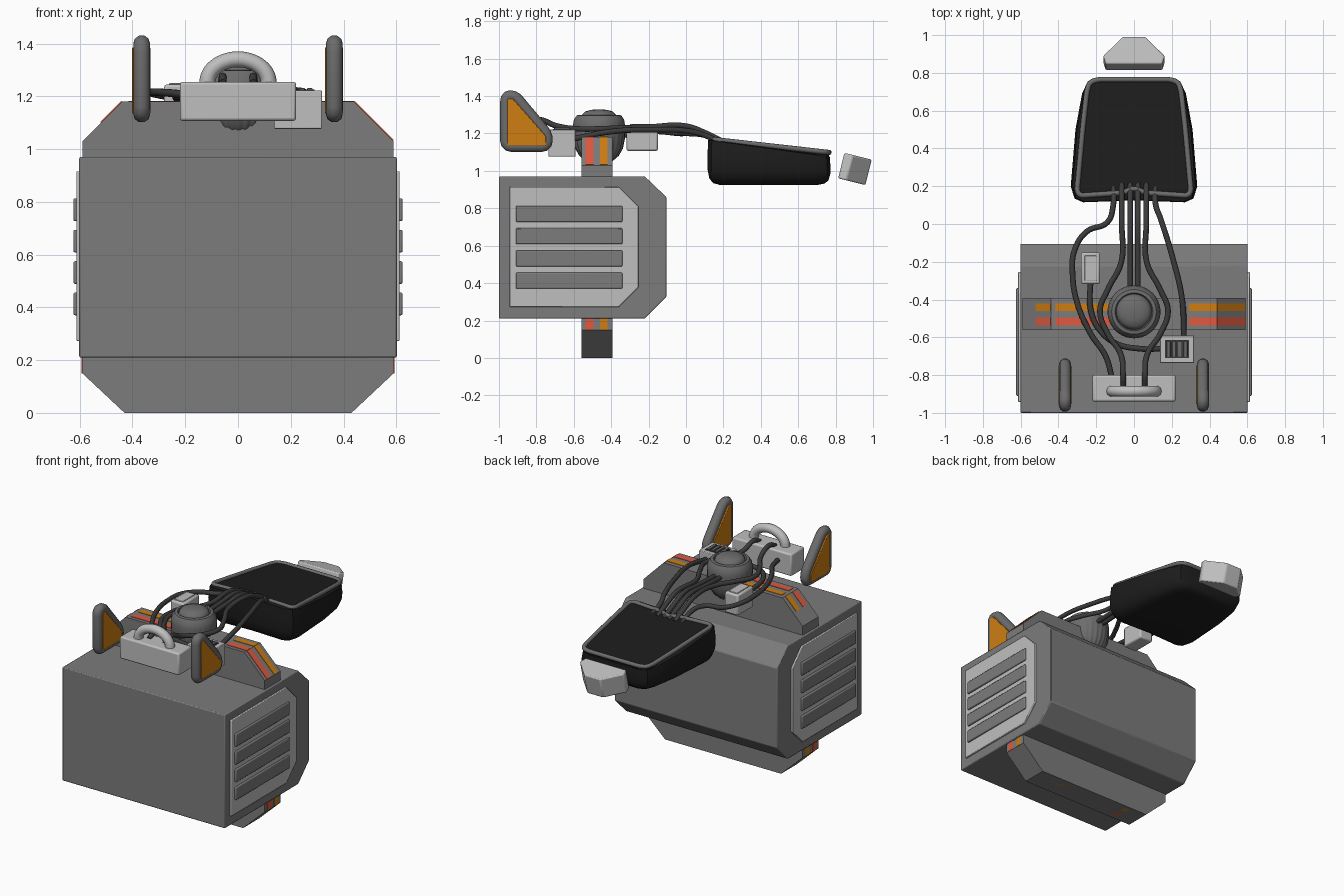
import bpy, bmesh, math
from mathutils import Vector, Matrix

if "Cube" in bpy.data.objects:
    bpy.data.objects.remove(bpy.data.objects["Cube"])


def material(name, r, g, b):
    m = bpy.data.materials.new(name)
    m.diffuse_color = (r, g, b, 1)
    m.use_nodes = True
    m.node_tree.nodes["Principled BSDF"].inputs["Base Color"].default_value = m.diffuse_color
    return m


GREY = material("body grey", 0.2, 0.2, 0.2)
LIGHT = material("light grey", 0.52, 0.52, 0.52)
TRIM = material("trim grey", 0.15, 0.15, 0.15)
CABLE = material("cable grey", 0.045, 0.045, 0.045)
BLACK = material("seat black", 0.012, 0.012, 0.012)
ORANGE = material("orange", 0.62, 0.21, 0.006)
RED = material("red", 0.74, 0.10, 0.05)


def finish(name, bm, mat, bevel=0, smooth=35, segs=2):
    bmesh.ops.recalc_face_normals(bm, faces=bm.faces)
    me = bpy.data.meshes.new(name)
    bm.to_mesh(me)
    bm.free()
    me.materials.append(mat)
    for p in me.polygons:
        p.use_smooth = True
    me.set_sharp_from_angle(angle=math.radians(smooth))
    ob = bpy.data.objects.new(name, me)
    bpy.context.collection.objects.link(ob)
    if bevel:
        mod = ob.modifiers.new("bevel", "BEVEL")
        mod.width, mod.segments, mod.limit_method = bevel, segs, "ANGLE"
    return ob


def prism(name, pts, axis, lo, hi, mat, bevel=0):
    """Extrude a 2D outline along the named axis."""
    place = {"x": lambda p, t: (t, p[0], p[1]), "y": lambda p, t: (p[0], t, p[1]),
             "z": lambda p, t: (p[0], p[1], t)}[axis]
    return loft(name, [[place(p, t) for p in pts] for t in (lo, hi)], mat, bevel)


def loft(name, rings, mat, bevel=0, smooth=35):
    bm = bmesh.new()
    rows = [[bm.verts.new(p) for p in r] for r in rings]
    n = len(rows[0])
    for a, b in zip(rows, rows[1:]):
        for i in range(n):
            bm.faces.new((a[i], a[(i + 1) % n], b[(i + 1) % n], b[i]))
    bm.faces.new(rows[0])
    bm.faces.new(rows[-1])
    return finish(name, bm, mat, bevel, smooth)


def box(name, x0, x1, y0, y1, z0, z1, mat, bevel=0):
    return prism(name, [(x0, y0), (x1, y0), (x1, y1), (x0, y1)], "z", z0, z1, mat, bevel)


def tube(name, pts, radius, mat, closed=False):
    """Round tube: smooth through open points, straight between closed ones."""
    cu = bpy.data.curves.new(name, "CURVE")
    cu.dimensions, cu.bevel_depth, cu.bevel_resolution = "3D", radius, 3
    cu.use_fill_caps, cu.resolution_u = True, 8
    sp = cu.splines.new("POLY" if closed else "BEZIER")
    if closed:
        sp.points.add(len(pts) - 1)
        for q, p in zip(sp.points, pts):
            q.co = (*p, 1)
    else:
        sp.bezier_points.add(len(pts) - 1)
        for q, p in zip(sp.bezier_points, pts):
            q.co = p
            q.handle_left_type = q.handle_right_type = "AUTO"
    sp.use_cyclic_u = closed
    tmp = bpy.data.objects.new(name + "_curve", cu)
    bpy.context.collection.objects.link(tmp)
    bpy.context.view_layer.update()
    me = bpy.data.meshes.new_from_object(tmp.evaluated_get(bpy.context.evaluated_depsgraph_get()))
    bpy.data.objects.remove(tmp)
    bm = bmesh.new()
    bm.from_mesh(me)
    return finish(name, bm, mat, 0, 50)


def rounded(pts, r):
    """Round the corners of a closed path."""
    out = []
    pts = [Vector(p) for p in pts]
    for i, p in enumerate(pts):
        a, b = pts[i - 1] - p, pts[(i + 1) % len(pts)] - p
        s = p + a.normalized() * min(r, a.length * 0.45)
        e = p + b.normalized() * min(r, b.length * 0.45)
        out += [s.lerp(p, t).lerp(p.lerp(e, t), t) for t in (0, 0.33, 0.67, 1)]
    return out


def mirrored(half):
    return half + [(-x, y) for x, y in reversed(half) if x > 0]


# Main body with chamfered rear
prism("body", [(-1, .21), (-.22, .21), (-.105, .325), (-.105, .86), (-.22, .97), (-1, .97)],
      "x", -.602, .602, GREY, 0.006)

# Side panels with vent bars
panel = [(-.943, .273), (-.36, .273), (-.253, .38), (-.253, .808), (-.36, .915), (-.943, .915)]
for s, side in ((1, "right"), (-1, "left")):
    prism(side + "_panel", panel, "x", s * .59, s * .613, LIGHT, 0.004)
    for i in range(4):
        z = .77 - i * .119
        box(f"{side}_vent_{i}", *sorted((s * .60, s * .624)), -.91, -.34, z - .043, z + .043, GREY, 0.006)

# Band around the body
prism("band", [(-.59, .15), (-.43, 0), (.43, 0), (.59, .15), (.59, 1.03), (.44, 1.18), (-.44, 1.18),
               (-.59, 1.03)], "y", -.56, -.392, GREY)


def stripe_pair(name, a, b):
    """Orange and red plates along the band from a to b (x, z)."""
    a, b = Vector(a), Vector(b)
    n = Vector(((b - a).y, -(b - a).x)).normalized() * .003
    if n.dot((a + b) / 2 - Vector((0, .6))) < 0:
        n = -n
    quad = [a - n, b - n, b + n, a + n]
    prism(name + "_orange", quad, "y", -.46, -.42, ORANGE)
    prism(name + "_red", quad, "y", -.537, -.495, RED)


stripe_pair("top_right_stripe", (.29, 1.18), (.44, 1.18))
stripe_pair("slope_right_stripe", (.44, 1.18), (.588, 1.032))
stripe_pair("top_left_stripe", (-.415, 1.18), (-.12, 1.18))
stripe_pair("slope_left_stripe", (-.44, 1.18), (-.52, 1.10))
stripe_pair("bottom_stripe", (-.08, .003), (.31, .003))
stripe_pair("bottom_short_stripe", (-.31, .003), (-.27, .003))
for s in (1, -1):
    stripe_pair("lower_side_stripe", (s * .59, .15), (s * .59, .21))

# Ribbed ball joint with domed cap
ball = [(.03, 1.037), (.07, 1.05), (.105, 1.08), (.128, 1.12), (.138, 1.17), (.14, 1.24), (.134, 1.275),
        (.118, 1.297), (.1, 1.30), (.094, 1.285), (.09, 1.302), (.075, 1.317), (.045, 1.326), (.01, 1.329)]
rings = []
for r, z in ball:
    rib = .004 if 1.04 < z < 1.2 else 0
    rings.append([((r - rib * (i % 4 > 1)) * math.cos(i * math.tau / 96),
                   -.465 + (r - rib * (i % 4 > 1)) * math.sin(i * math.tau / 96), z) for i in range(96)])
loft("ball_joint", rings, TRIM, 0, 40)

# Connector boxes and carry handle
box("front_connector", -.22, .22, -.94, -.80, 1.107, 1.255, LIGHT, 0.01)
box("right_connector", .137, .318, -.735, -.59, 1.077, 1.222, LIGHT, 0.004)
box("right_connector_slot", .165, .29, -.71, -.615, 1.218, 1.225, CABLE)
for i in range(4):
    box(f"slot_rib_{i}", .172 + i * .03, .192 + i * .03, -.705, -.62, 1.22, 1.232, TRIM, 0.003)
box("left_connector", -.28, -.18, -.318, -.15, 1.107, 1.245, LIGHT, 0.01)
box("left_connector_lid", -.262, -.198, -.30, -.168, 1.24, 1.25, LIGHT, 0.003)
tube("handle", [(-.117, -.885, 1.22)] + [(-.117 * math.cos(t * math.pi / 8), -.885,
     1.25 + .09 * math.sin(t * math.pi / 8)) for t in range(9)] + [(.117, -.885, 1.22)], .03, LIGHT)

# Upright fins: tube frame with an orange plate
frame = [(-.963, 1.132), (-.963, 1.40), (-.915, 1.40), (-.743, 1.195), (-.743, 1.132)]
plate = [(-.955, 1.135), (-.955, 1.385), (-.925, 1.385), (-.748, 1.185), (-.748, 1.135)]
for c, side in ((.365, "right"), (-.365, "left")):
    tube(side + "_fin_frame", rounded([(c, y, z) for y, z in frame], .03), .032, TRIM, True)
    prism(side + "_fin_plate", plate, "x", c - .036, c + .033, ORANGE, 0.003)

# Seat shell: rings from the rounded bottom to the sloping top
shell = mirrored([(0, .125), (.27, .115), (.315, .135), (.335, .20), (.31, .5), (.275, .69),
                  (.245, .755), (.19, .772)])


def slope(y, front, back):
    return front + (back - front) * (y - .11) / .66


rings = []
for sx, sy, f, b in ((.72, .80, .925, .925), (.84, .91, .935, .933), (.93, .97, .96, .95),
                     (.985, 1, 1.01, .985), (1, 1, 1.08, 1.03), (.97, .99, 1.165, 1.075), (.9, .94, 1.17, 1.08)):
    rings.append([(x * sx, .44 + (y - .44) * sy, slope(y, f, b)) for x, y in shell])
loft("seat_shell", rings, BLACK, 0, 40)

# Seat pad and its notched rim
rim = mirrored([(0, .19), (.06, .165), (.285, .15), (.302, .175), (.272, .5), (.25, .70),
                (.235, .75), (.19, .765)])
loft("seat_pad", [[(x, y, slope(y, f, b)) for x, y in rim] for f, b in ((1.12, 1.05), (1.17, 1.1))], BLACK)
tube("seat_rim", rounded([(x, y, slope(y, 1.172, 1.098)) for x, y in rim], .02), .014, TRIM, True)

# Headrest, tilted back
head = prism("headrest", mirrored([(.15, -.075), (.163, -.03), (.058, .075)]), "z", -.07, .07, LIGHT, 0.008)
head.data.transform(Matrix.Translation((0, .903, 1.01)) @ Matrix.Rotation(math.radians(-14), 4, "X"))

# Cables from the seat to the joint and connectors
for s, side in ((1, "right"), (-1, "left")):
    tube(side + "_centre_cable", [(s * .02, .21, 1.15), (s * .02, .1, 1.20), (s * .02, 0, 1.24),
         (s * .02, -.15, 1.235), (s * .02, -.36, 1.225)], .015, CABLE)
    tube(side + "_inner_cable", [(s * .065, .21, 1.15), (s * .065, .1, 1.205), (s * .065, 0, 1.24),
         (s * .067, -.2, 1.235), (s * .14, -.35, 1.23), (s * .18, -.46, 1.225), (s * .14, -.58, 1.225),
         (s * .07, -.69, 1.24), (s * .058, -.80, 1.275), (s * .058, -.86, 1.25)], .015, CABLE)
tube("left_outer_cable", [(-.11, .21, 1.14), (-.11, .1, 1.19), (-.14, .01, 1.20), (-.25, -.04, 1.20),
     (-.315, -.14, 1.21), (-.325, -.27, 1.215), (-.30, -.42, 1.215), (-.23, -.58, 1.21),
     (-.15, -.70, 1.20), (-.115, -.82, 1.19)], .015, CABLE)
tube("right_outer_cable", [(.112, .21, 1.14), (.115, .1, 1.19), (.14, .03, 1.21), (.205, -.18, 1.22),
     (.255, -.4, 1.21), (.265, -.61, 1.17)], .015, CABLE)
tube("link_cable", [(-.23, -.30, 1.19), (-.23, -.45, 1.2), (-.19, -.55, 1.2), (-.1, -.63, 1.19),
     (.03, -.66, 1.18), (.15, -.66, 1.17)], .015, CABLE)
